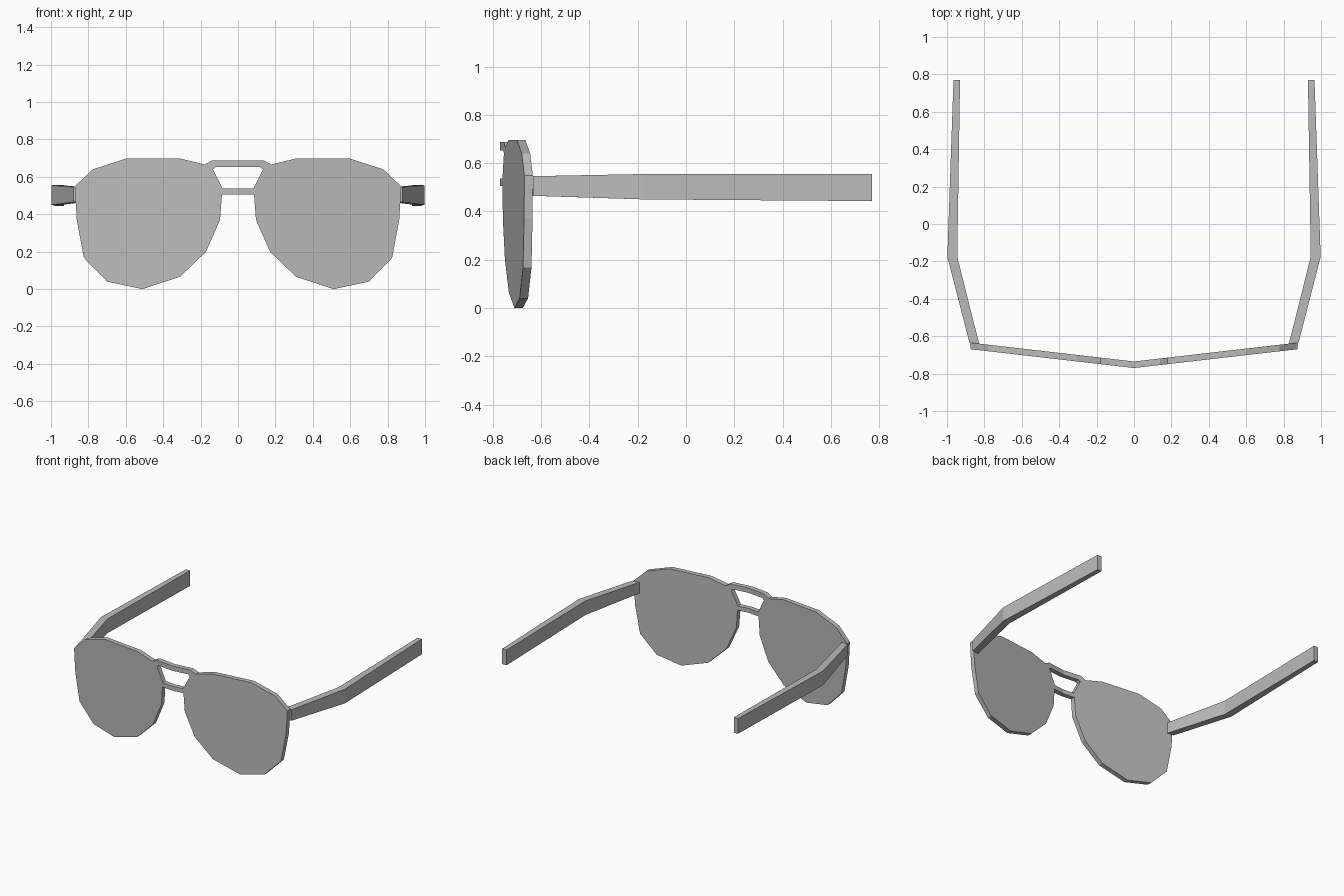
import bpy
import bmesh

cube = bpy.data.objects.get("Cube")
if cube:
    bpy.data.objects.remove(cube, do_unlink=True)

grey = bpy.data.materials.new("plain grey")
grey.use_nodes = True
colour = (0.5, 0.5, 0.5, 1)
grey.diffuse_color = colour
grey.node_tree.nodes["Principled BSDF"].inputs["Base Color"].default_value = colour


def finish(bm, name):
    bmesh.ops.recalc_face_normals(bm, faces=bm.faces)
    mesh = bpy.data.meshes.new(name)
    bm.to_mesh(mesh)
    bm.free()
    mesh.materials.append(grey)
    obj = bpy.data.objects.new(name, mesh)
    bpy.context.collection.objects.link(obj)
    return obj


# Front: outline of one lens with half of both bridge bars, as (x, z)
OUTLINE = [
    (0, .687), (.14, .687), (.178, .666), (.305, .697), (.6, .697),
    (.777, .64), (.873, .548), (.862, .37), (.824, .167), (.7, .04),
    (.512, 0), (.31, .066), (.171, .2), (.096, .37), (.086, .505),
    (0, .505), (0, .537), (.083, .537), (.134, .64), (.12, .652), (0, .652),
]
SWEEP = .115       # backward slant of each lens
THICKNESS = .035

bm = bmesh.new()
face = bm.faces.new([bm.verts.new((x, -.77 + SWEEP * x, z)) for x, z in OUTLINE])
back = bmesh.ops.extrude_face_region(bm, geom=[face], use_keep_orig=True)
for v in back["geom"]:
    if isinstance(v, bmesh.types.BMVert):
        v.co.y += THICKNESS
# Open the ends of the bars on the centre plane so the halves join
seam = [f for f in bm.faces if all(abs(v.co.x) < .001 for v in f.verts)]
bmesh.ops.delete(bm, geom=seam, context="FACES")
front = finish(bm, "lenses_and_bridge")
mirror = front.modifiers.new("mirror", "MIRROR")
mirror.use_clip = True

# Temples: rectangular sections as (inner x, outer x, y, bottom z, top z)
SECTIONS = [
    (.828, .88, -.636, .465, .546),
    (.945, .998, -.175, .45, .555),
    (.93, .965, .77, .443, .556),
]
for side, name in ((1, "left_temple"), (-1, "right_temple")):
    bm = bmesh.new()
    rings = []
    for inner, outer, y, low, high in SECTIONS:
        corners = ((inner, low), (outer, low), (outer, high), (inner, high))
        rings.append([bm.verts.new((side * x, y, z)) for x, z in corners])
    for a, b in zip(rings, rings[1:]):
        for i in range(4):
            j = (i + 1) % 4
            bm.faces.new((a[i], a[j], b[j], b[i]))
    bm.faces.new(rings[0])
    bm.faces.new(rings[-1])
    # Hinge end follows the slanted back of the lens
    for v in rings[0]:
        v.co.y = -.77 + THICKNESS + SWEEP * abs(v.co.x)
    finish(bm, name)
